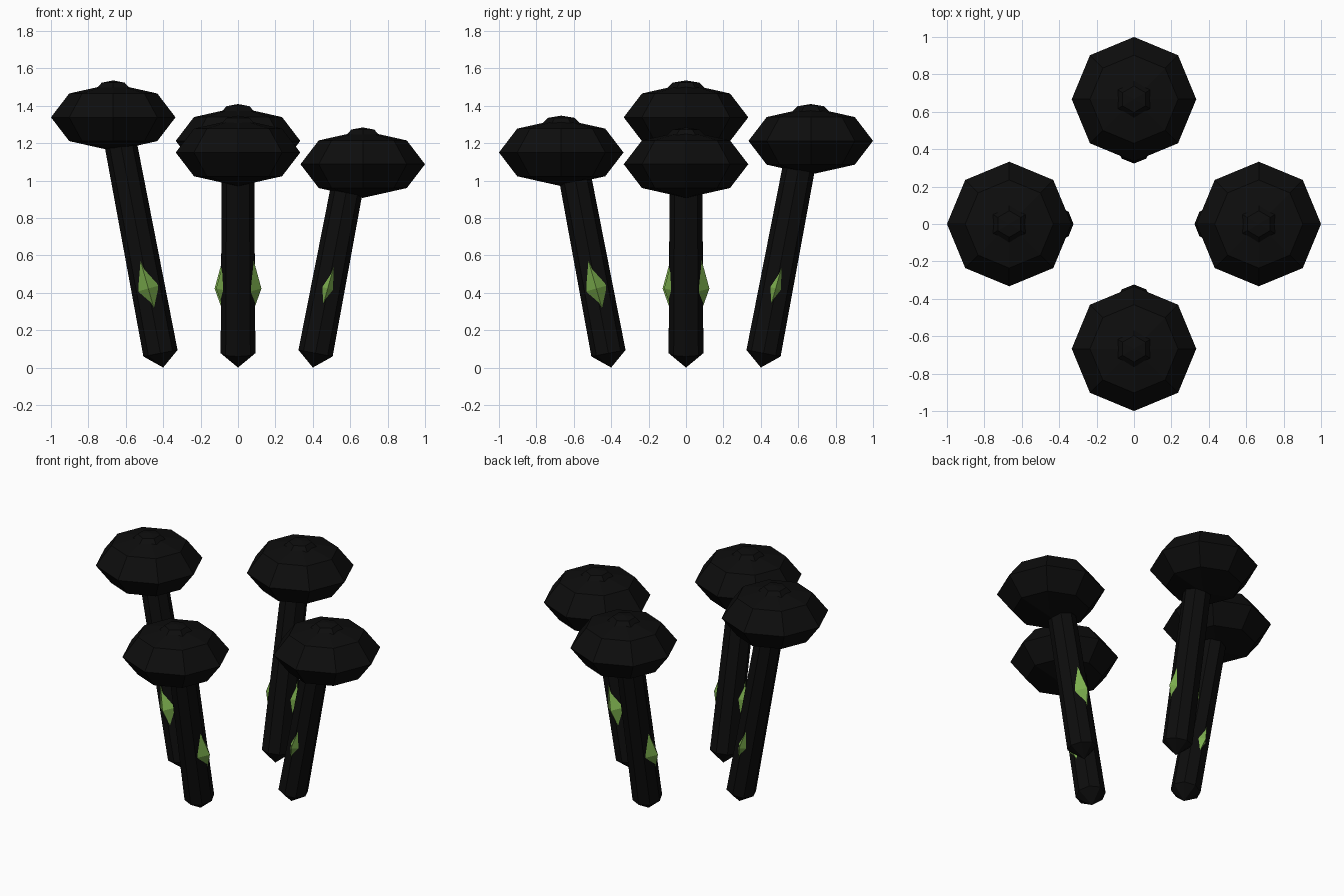
import bpy, math
from mathutils import Vector, Matrix

if "Cube" in bpy.data.objects:
    bpy.data.objects.remove(bpy.data.objects["Cube"])


def material(name, color):
    m = bpy.data.materials.new(name)
    m.diffuse_color = color
    m.use_nodes = True
    m.node_tree.nodes["Principled BSDF"].inputs["Base Color"].default_value = m.diffuse_color
    return m


black = material("black", (0.004, 0.004, 0.004, 1))
green = material("green", (0.2, 0.42, 0.075, 1))


def lathe(name, profile, sides, matrix, mat):
    """Closed revolved solid: (radius, z) profile, radius 0 only at both ends."""
    verts = [(0, 0, profile[0][1])]
    rings = profile[1:-1]
    for r, z in rings:
        for i in range(sides):
            a = math.tau * i / sides
            verts.append((r * math.cos(a), r * math.sin(a), z))
    verts.append((0, 0, profile[-1][1]))
    last = len(verts) - 1
    faces = []
    for i in range(sides):
        j = (i + 1) % sides
        faces.append((0, 1 + j, 1 + i))
        for k in range(len(rings) - 1):
            a, b = 1 + k * sides, 1 + (k + 1) * sides
            faces.append((a + i, a + j, b + j, b + i))
        top = 1 + (len(rings) - 1) * sides
        faces.append((top + i, top + j, last))
    me = bpy.data.meshes.new(name)
    me.from_pydata(verts, [], faces)
    me.materials.append(mat)
    ob = bpy.data.objects.new(name, me)
    ob.matrix_world = matrix
    bpy.context.collection.objects.link(ob)
    return ob


def ball(r, h):
    s = math.sqrt(0.5)
    return [(0, -h), (r * s, -h * s), (r, 0), (r * s, h * s), (0, h)]


# direction angle and cap height of each stalk
for angle, height in ((0, 1.087), (90, 1.212), (180, 1.338), (270, 1.15)):
    turn = Matrix.Rotation(math.radians(angle), 4, 'Z')
    # flattened flower head and its small centre
    head = Vector((0.667, 0, height))
    lathe("flower_head", ball(0.333, 0.18), 8, turn @ Matrix.Translation(head), black)
    lathe("flower_centre", ball(0.1, 0.04), 6,
          turn @ Matrix.Translation(head + Vector((0, 0, 0.157)))
          @ Matrix.Rotation(math.radians(30 - angle), 4, 'Z'), black)
    # leaning stem with a pointed foot
    foot = Vector((0.40, 0, 0.0))
    axis = Vector((0.213, 0, 1.12)).normalized()
    lean = math.atan2(axis.x, axis.z)
    length = (height - 0.05) / axis.z
    frame = turn @ Matrix.Translation(foot) @ Matrix.Rotation(lean, 4, 'Y')
    lathe("stem", [(0, 0), (0.093, 0.078), (0.086, length), (0, length + 0.03)],
          8, frame, black)
    # slim diamond leaves on both flanks of the stem
    for side, reach, width in ((1, 0.125, 0.055), (-1, 0.117, 0.042)):
        leaf = (frame @ Matrix.Translation((0.0, side * (reach - 0.055), 0.44))
                @ Matrix.Rotation(math.radians(5), 4, 'Y')
                @ Matrix.Diagonal((width, 0.055, 1, 1)))
        lathe("leaf", [(0, -0.17), (1, -0.01), (0, 0.2)], 4, leaf, green)
